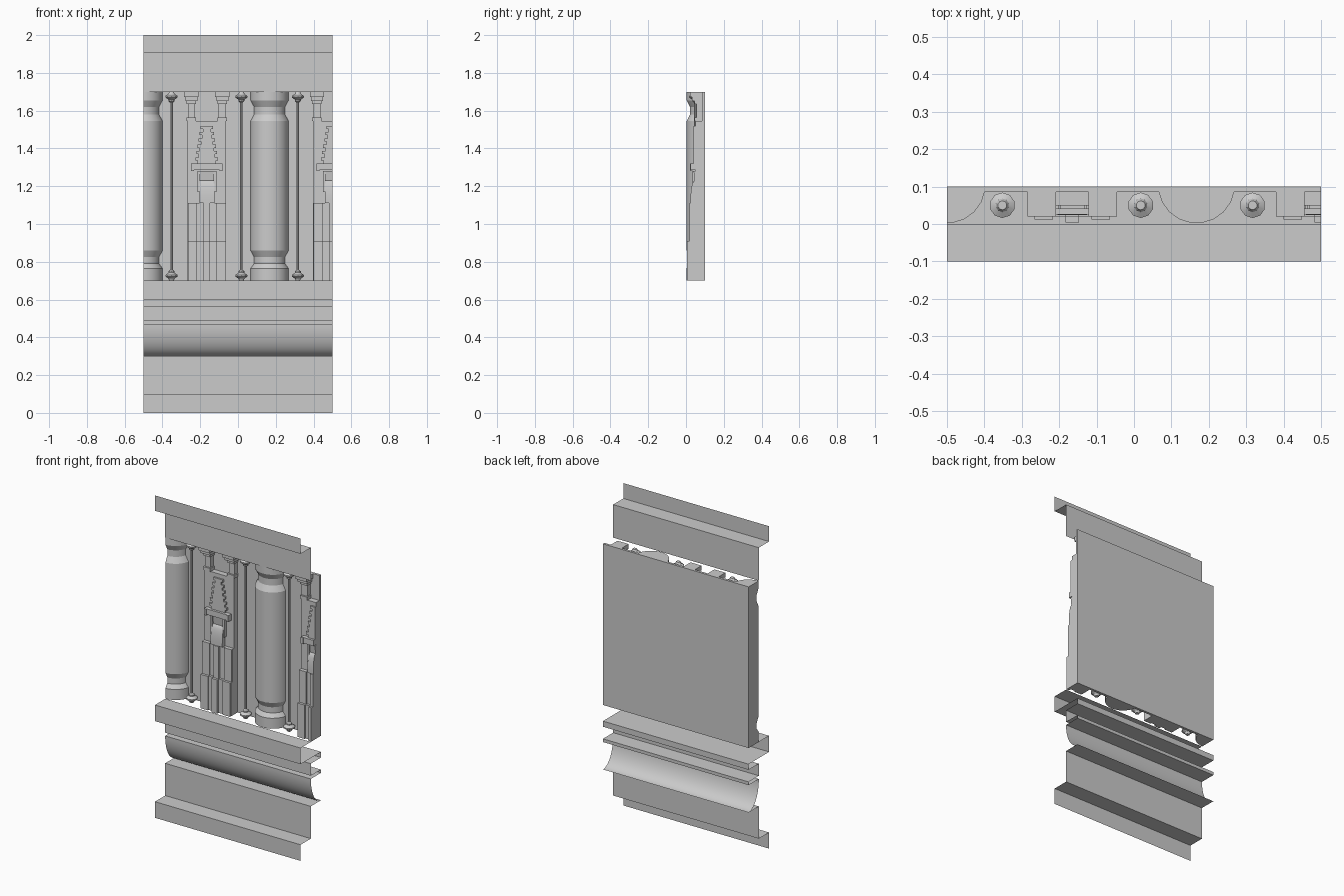
import bpy, bmesh, math
from mathutils import Matrix, Vector

if "Cube" in bpy.data.objects:
    bpy.data.objects.remove(bpy.data.objects["Cube"])

stone = bpy.data.materials.new("grey stone")
stone.use_nodes = True
GREY = (0.6, 0.6, 0.6, 1)
stone.diffuse_color = GREY
stone.node_tree.nodes["Principled BSDF"].inputs["Base Color"].default_value = GREY


def finish(bm, name, smooth=False):
    """Trim to the tile's sides and back, then make the object."""
    for co, no in (((0.5, 0, 0), (1, 0, 0)), ((-0.5, 0, 0), (-1, 0, 0)), ((0, 0.1, 0), (0, 1, 0))):
        geom = bm.verts[:] + bm.edges[:] + bm.faces[:]
        cut = bmesh.ops.bisect_plane(bm, geom=geom, dist=1e-5, plane_co=co, plane_no=no, clear_outer=True)
        edges = [e for e in cut["geom_cut"] if isinstance(e, bmesh.types.BMEdge) and e.is_boundary]
        if edges and name != "moulding":
            bmesh.ops.holes_fill(bm, edges=edges)
    mesh = bpy.data.meshes.new(name)
    bm.to_mesh(mesh)
    bm.free()
    mesh.materials.append(stone)
    ob = bpy.data.objects.new(name, mesh)
    bpy.context.collection.objects.link(ob)
    if smooth:
        bpy.context.view_layer.objects.active = ob
        ob.select_set(True)
        bpy.ops.object.shade_smooth_by_angle(angle=math.radians(25))
        ob.select_set(False)


def box(bm, x, width, front, back, low, high):
    size = Matrix.Diagonal((width, back - front, high - low, 1))
    spot = Matrix.Translation((x, (front + back) / 2, (low + high) / 2))
    bmesh.ops.create_cube(bm, size=1, matrix=spot @ size)


def sweep(bm, points, left, right, closed=False):
    """Extrude a (y, z) profile along x."""
    a = [bm.verts.new((left, y, z)) for y, z in points]
    b = [bm.verts.new((right, y, z)) for y, z in points]
    n = len(points)
    for i in range(n if closed else n - 1):
        j = (i + 1) % n
        bm.faces.new((a[i], b[i], b[j], a[j]))
    if closed:
        bm.faces.new(a)
        bm.faces.new(b[::-1])
    bmesh.ops.recalc_face_normals(bm, faces=bm.faces[:])


def lathe(bm, x, y, profile, sides):
    """Turn a (radius, z) profile around an upright axis."""
    rings = []
    for r, z in profile:
        ring = []
        for k in range(sides):
            t = 2 * math.pi * (k + 0.5) / sides
            ring.append(bm.verts.new((x + r * math.cos(t), y + r * math.sin(t), z)))
        rings.append(ring)
    for low, high in zip(rings, rings[1:]):
        for k in range(sides):
            m = (k + 1) % sides
            bm.faces.new((low[k], low[m], high[m], high[k]))
    bm.faces.new(rings[0][::-1])
    bm.faces.new(rings[-1])


# Upper cornice: open sheet
bm = bmesh.new()
sweep(bm, [(0, 1.7), (0, 1.905), (-0.1, 1.905), (-0.1, 2)], -0.5, 0.5)
finish(bm, "moulding")

# Lower base moulding: open sheet with two recesses and a rounded cove
cove = []
for i in range(17):
    t = math.pi / 2 * i / 16
    cove.append((0.1 - 0.1 * math.cos(t), 0.47 - 0.17 * math.sin(t)))
profile = [(0, 0.7), (-0.1, 0.7), (-0.1, 0.6), (0.1, 0.6), (0.1, 0.565), (0, 0.565),
           (0, 0.49), (0.1, 0.49), (0.1, 0.47)] + cove
profile += [(0, 0.3), (0, 0.1), (-0.1, 0.1), (-0.1, 0)]
bm = bmesh.new()
sweep(bm, profile, -0.5, 0.5)
for f in bm.faces:
    f.normal_update()
    if f.normal.y > 0.01:
        f.normal_flip()
finish(bm, "moulding", True)

# Back wall of the frieze
bm = bmesh.new()
box(bm, 0, 1, 0.085, 0.1, 0.7, 1.7)
finish(bm, "back_wall")

# Columns with waisted necks
R, NECK = 0.103, 0.085
column = [(R, 0.7), (R, 0.765), (NECK, 0.79), (NECK, 0.825), (R, 0.86),
          (R, 1.545), (NECK, 1.58), (NECK, 1.62), (R, 1.655), (R, 1.7)]
for x in (-0.5, 0.167):
    bm = bmesh.new()
    lathe(bm, x, 0.105, column, 20)
    finish(bm, "column", True)

# Slender rods with turned ends
end = [(0.012, 0), (0.018, 0.012), (0.034, 0.022), (0.034, 0.03), (0.016, 0.042), (0.016, 0.05), (0.007, 0.058)]
rod = [(r, 0.7 + h) for r, h in end] + [(r, 1.7 - h) for r, h in reversed(end)]
for x in (-0.352, 0.018, 0.317):
    bm = bmesh.new()
    lathe(bm, x, 0.05, rod, 10)
    finish(bm, "rod", True)

# Carved piers
for x in (-0.165, 0.5):
    bm = bmesh.new()
    box(bm, x, 0.205, 0.05, 0.09, 0.7, 1.545)
    # Stepped fluted foot
    for high, front in ((0.91, 0.012), (1.11, 0.027)):
        box(bm, x, 0.205, front + 0.008, 0.09, 0.7, high)
        box(bm, x, 0.036, front - 0.008, 0.09, 0.7, high)
        for side in (-1, 1):
            box(bm, x + side * 0.076, 0.05, front, 0.09, 0.7, high)
    finish(bm, "pier")

    # Curved apron below the cross bar
    bm = bmesh.new()
    curve = [(0.06, 1.11), (0.024, 1.11)]
    for i in range(9):
        t = math.pi / 2 * i / 8
        curve.append((0.046 - 0.022 * math.cos(t), 1.13 + 0.1 * math.sin(t)))
    curve += [(0.04, 1.28), (0.06, 1.28)]
    sweep(bm, curve, x - 0.04, x + 0.04, True)
    for side in (-1, 1):
        box(bm, x + side * 0.043, 0.014, 0.034, 0.06, 1.17, 1.28)
    finish(bm, "apron", True)

    # Cross bar with end blocks
    bm = bmesh.new()
    box(bm, x, 0.15, 0.025, 0.06, 1.285, 1.32)
    for side in (-1, 1):
        box(bm, x + side * 0.076, 0.016, 0.02, 0.06, 1.28, 1.32)
    finish(bm, "cross_bar")

    # Notched tower ornament
    bm = bmesh.new()
    step = 0.2 / 12
    for i in range(12):
        width = 0.125 - 0.0055 * i - (0.028 if i % 2 == 0 else 0)
        box(bm, x, width, 0.04, 0.06, 1.32 + i * step, 1.32 + (i + 1) * step)
    finish(bm, "tower_ornament")

    # Bracket posts with flared capitals
    bm = bmesh.new()
    for side in (-1, 1):
        px = x + side * 0.082
        box(bm, px, 0.05, 0.045, 0.09, 1.545, 1.565)
        box(bm, px, 0.038, 0.055, 0.09, 1.565, 1.635)
        for width, front, low, high in ((0.05, 0.045, 1.635, 1.652), (0.064, 0.033, 1.652, 1.672),
                                        (0.076, 0.02, 1.672, 1.7)):
            box(bm, px, width, front, 0.09, low, high)
    finish(bm, "bracket_posts")
